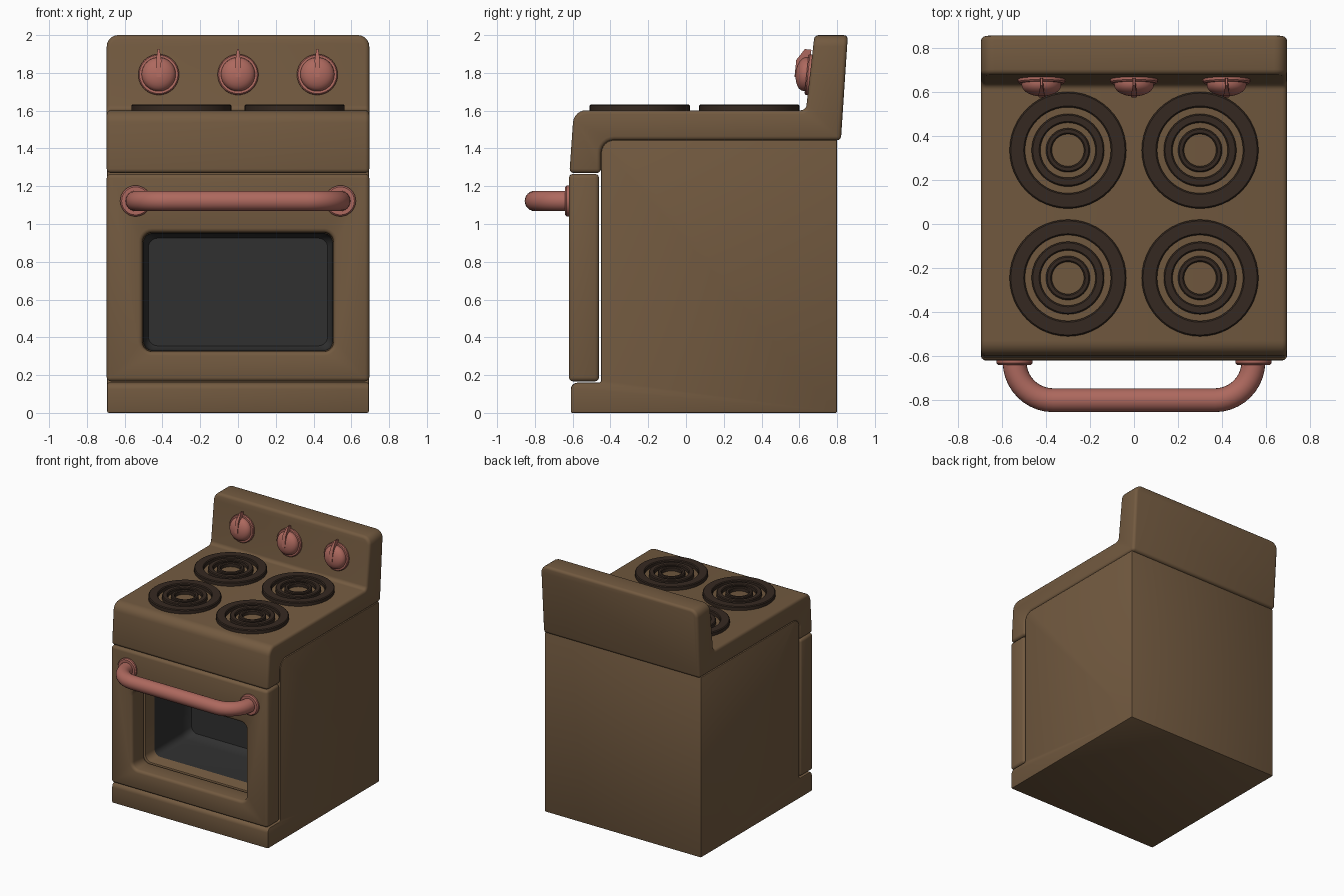
import bpy, bmesh, math
from mathutils import Vector, Matrix

if "Cube" in bpy.data.objects:
    bpy.data.objects.remove(bpy.data.objects["Cube"])


def material(name, rgb):
    m = bpy.data.materials.new(name)
    m.diffuse_color = (*rgb, 1)
    m.use_nodes = True
    m.node_tree.nodes["Principled BSDF"].inputs["Base Color"].default_value = m.diffuse_color
    return m


BROWN = material("brown_enamel", (0.17, 0.102, 0.051))
RED = material("red_plastic", (0.42, 0.14, 0.112))
COIL = material("dark_coil", (0.036, 0.022, 0.015))
DARK = material("dark_interior", (0.03, 0.03, 0.03))


def make(name, bm, mat):
    me = bpy.data.meshes.new(name)
    bm.to_mesh(me)
    bm.free()
    ob = bpy.data.objects.new(name, me)
    bpy.context.collection.objects.link(ob)
    me.materials.append(mat)
    return ob


def finish(ob, bevel=0, cutter=None, segments=3):
    bpy.ops.object.select_all(action='DESELECT')
    bpy.context.view_layer.objects.active = ob
    ob.select_set(True)
    if cutter:
        b = ob.modifiers.new("cut", 'BOOLEAN')
        b.object, b.operation, b.solver = cutter, 'DIFFERENCE', 'EXACT'
        bpy.ops.object.modifier_apply(modifier=b.name)
    if bevel:
        b = ob.modifiers.new("bevel", 'BEVEL')
        b.width, b.segments, b.limit_method = bevel, segments, 'ANGLE'
        b.angle_limit = math.radians(35)
        b.use_clamp_overlap = False
        bpy.ops.object.modifier_apply(modifier=b.name)
    bpy.ops.object.shade_smooth_by_angle(angle=math.radians(40))
    return ob


def rounded(points, n=6):
    """Points (u, v, radius) -> outline with filleted corners."""
    out = []
    for i, (u, v, r) in enumerate(points):
        p = Vector((u, v))
        if not r:
            out.append(p)
            continue
        a = (Vector(points[i - 1][:2]) - p).normalized()
        b = (Vector(points[(i + 1) % len(points)][:2]) - p).normalized()
        half = a.angle(b) / 2
        c = p + (a + b).normalized() * r / math.sin(half)
        s, e = p + a * r / math.tan(half) - c, p + b * r / math.tan(half) - c
        sweep = s.angle(e)
        for k in range(n + 1):
            t = k / n
            out.append(c + (s * math.sin((1 - t) * sweep) + e * math.sin(t * sweep)) / math.sin(sweep))
    return out


def loft(rings, caps=(True, True), loop=False):
    bm = bmesh.new()
    vs = [[bm.verts.new(p) for p in ring] for ring in rings]
    n = len(vs[0])
    pairs = list(zip(vs, vs[1:])) + ([(vs[-1], vs[0])] if loop else [])
    for a, b in pairs:
        for i in range(n):
            bm.faces.new((a[i], a[(i + 1) % n], b[(i + 1) % n], b[i]))
    if caps[0]:
        bm.faces.new(vs[0])
    if caps[1]:
        bm.faces.new(vs[-1])
    bmesh.ops.recalc_face_normals(bm, faces=bm.faces)
    return bm


def side_profile(points, w):
    outline = rounded(points)
    return loft([[(x, p.x, p.y) for p in outline] for x in (-w, w)])


def window(y, inset=0, r=0.05):
    x, z0, z1 = 0.505 - inset, 0.325 + inset, 0.955 - inset
    return [(p.x, y, p.y) for p in rounded([(-x, z0, r), (x, z0, r), (x, z1, r), (-x, z1, r)])]


def lathe(profile, n=40, loop=False):
    rings = [[(r * math.cos(2 * math.pi * i / n), r * math.sin(2 * math.pi * i / n), z)
              for i in range(n)] for r, z in profile]
    return loft(rings, (not loop, not loop), loop)


W = 0.695

# window cutter shared by door and body
cutter = make("window_cutter", loft([window(-1), window(0.12)]), BROWN)
cutter.hide_render = True
cutter.hide_viewport = False

# oven body with front plinth
body = make("oven_body", side_profile([
    (-0.61, 0, 0), (0.80, 0, 0), (0.80, 1.445, 0), (-0.45, 1.445, 0.07),
    (-0.45, 0.16, 0.012), (-0.61, 0.16, 0.035)], W - 0.002), BROWN)
finish(body, 0.008, cutter, 2)

# door with window opening
door = make("oven_door", side_profile([
    (-0.62, 0.167, 0), (-0.46, 0.167, 0), (-0.46, 1.265, 0), (-0.62, 1.265, 0)], W), BROWN)
finish(door, 0.022, cutter)

# dark oven interior, open toward the front
liner = loft([window(-0.34, 0.003), window(0.0, 0.006), window(0.06, 0.012),
              window(0.09, 0.03)], (False, True))
bmesh.ops.recalc_face_normals(liner, faces=liner.faces)
liner.faces.ensure_lookup_table()
if liner.faces[-1].normal.y > 0:
    bmesh.ops.reverse_faces(liner, faces=liner.faces)
finish(make("oven_interior", liner, DARK))

# cooktop and backsplash in one bent slab
bm = side_profile([
    (-0.617, 1.27, 0), (-0.594, 1.602, 0.07), (0.635, 1.602, 0.03), (0.68, 2.0, 0),
    (0.857, 2.0, 0), (0.82, 1.443, 0), (-0.45, 1.443, 0.07), (-0.45, 1.27, 0)], W)
corners = [e for e in bm.edges if all(v.co.z > 1.99 for v in e.verts)
           and abs(e.verts[0].co.y - e.verts[1].co.y) > 0.1]
bmesh.ops.bevel(bm, geom=corners, offset=0.06, segments=5, profile=0.5, affect='EDGES')
finish(make("cooktop", bm, BROWN), 0.022)

# four burners of three concentric rings
for row, y in (("back", 0.335), ("front", -0.245)):
    for side, x in (("left", -0.30), ("right", 0.30)):
        for k, (r0, r1) in enumerate(((0.195, 0.265), (0.125, 0.165), (0.073, 0.10))):
            c = 0.006
            ring = lathe([(r0, 0), (r1, 0), (r1, 0.032 - c), (r1 - c, 0.032),
                          (r0 + c, 0.032), (r0, 0.032 - c)], 48, True)
            bmesh.ops.translate(ring, vec=(x, y, 1.601), verts=ring.verts)
            finish(make(f"burner_{row}_{side}_ring_{k + 1}", ring, COIL))

# knobs: flange, dome and pointer fin
for label, x in (("left", -0.42), ("middle", 0), ("right", 0.42)):
    place = Matrix.Translation((x, 0.660, 1.79)) @ Matrix.Rotation(math.radians(84), 4, 'X')
    dome = [(0.09 * math.cos(a), 0.03 + 0.05 * math.sin(a))
            for a in [math.radians(d) for d in (0, 15, 30, 45, 60, 75, 87)]]
    knob = lathe([(0.108, -0.01), (0.108, 0.015), (0.102, 0.022), (0.09, 0.022)] + dome)
    knob.transform(place)
    finish(make(f"knob_{label}", knob, RED))
    fin = loft([[(s * w, y, z) for y, z, w in (
        (-0.02, 0.01, 0.012), (0.132, 0.01, 0.005), (0.132, 0.045, 0.005),
        (0.07, 0.084, 0.014), (-0.02, 0.084, 0.012))] for s in (-1, 1)])
    fin.transform(place)
    finish(make(f"knob_pointer_{label}", fin, RED))

# door handle: round tube swept along a U path
path = rounded([(-0.542, -0.60, 0), (-0.542, -0.80, 0.175), (0.542, -0.80, 0.175), (0.542, -0.60, 0)], 10)
rings = []
for i, p in enumerate(path):
    t = (path[min(i + 1, len(path) - 1)] - path[max(i - 1, 0)]).normalized()
    rings.append([(p.x - t.y * 0.054 * math.cos(a), p.y + t.x * 0.054 * math.cos(a),
                   1.122 + 0.054 * math.sin(a))
                  for a in [2 * math.pi * k / 24 for k in range(24)]])
finish(make("door_handle", loft(rings), RED))

# handle mounting flanges
for label, x in (("left", -0.542), ("right", 0.542)):
    fl = lathe([(0.082, -0.01), (0.082, 0.012), (0.074, 0.02), (0.05, 0.02)], 32)
    fl.transform(Matrix.Translation((x, -0.62, 1.122)) @ Matrix.Rotation(math.radians(90), 4, 'X'))
    finish(make(f"handle_flange_{label}", fl, RED))

bpy.data.objects.remove(cutter)
